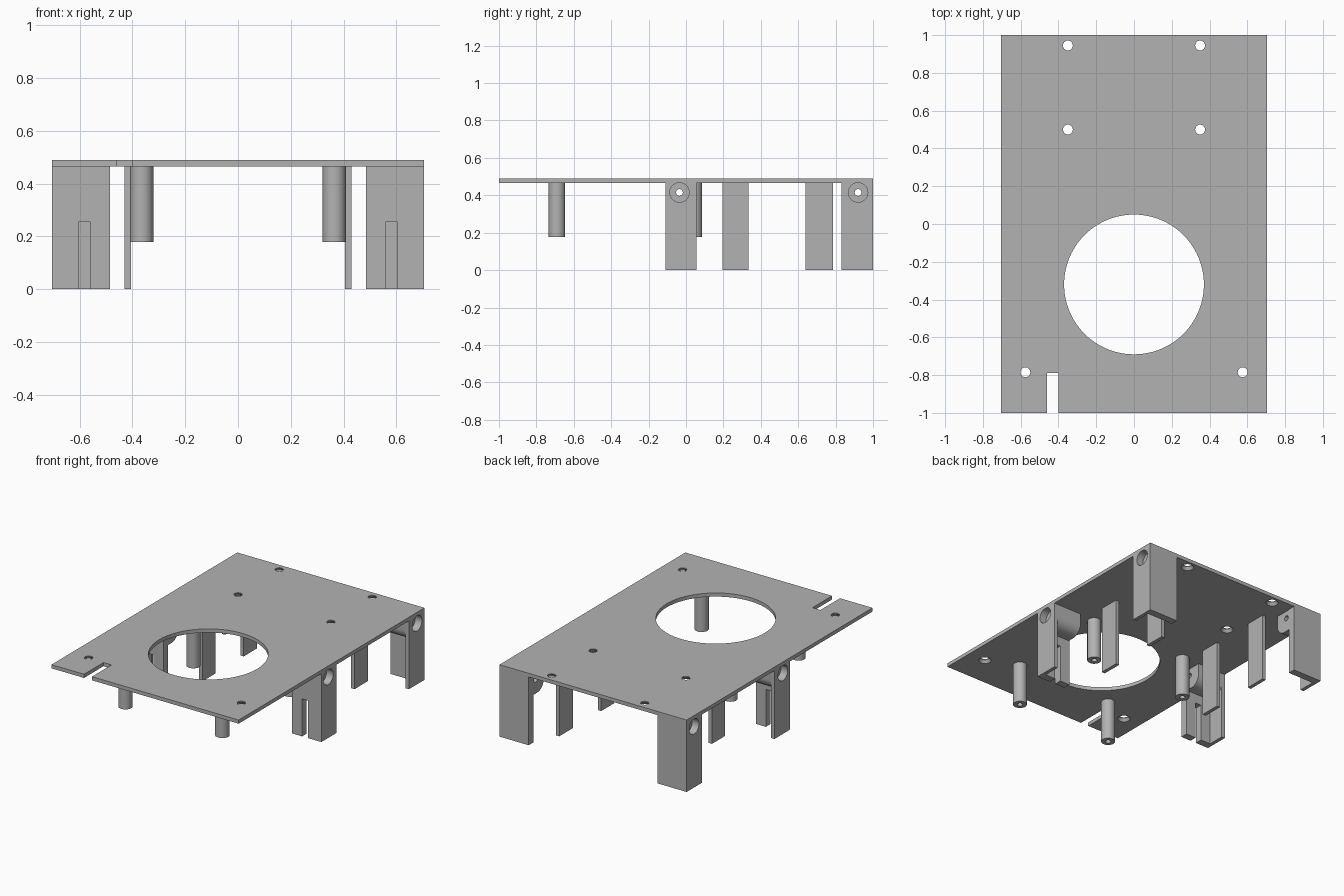
import bpy, bmesh, math
from mathutils import Matrix, Vector

if "Cube" in bpy.data.objects:
    bpy.data.objects.remove(bpy.data.objects["Cube"], do_unlink=True)

grey = bpy.data.materials.new("plain grey")
grey.diffuse_color = (0.45, 0.45, 0.45, 1)
grey.use_nodes = True
grey.node_tree.nodes["Principled BSDF"].inputs["Base Color"].default_value = (0.45, 0.45, 0.45, 1)

TOP, UNDER = 0.49, 0.465      # plate surfaces
HALF_W = 0.705                # plate half width
SKIN, END = 0.025, 0.05       # thickness of side walls and end walls
INNER = 0.485                 # inner edge of the legs
BORE_Z = 0.415


def finish(name, bm):
    bmesh.ops.recalc_face_normals(bm, faces=bm.faces)
    mesh = bpy.data.meshes.new(name)
    bm.to_mesh(mesh)
    bm.free()
    mesh.materials.append(grey)
    ob = bpy.data.objects.new(name, mesh)
    bpy.context.collection.objects.link(ob)
    return ob


def box(name, xs, ys, zs):
    bm = bmesh.new()
    bmesh.ops.create_cube(bm, size=1)
    for v in bm.verts:
        v.co = [min(r) if c < 0 else max(r) for c, r in zip(v.co, (xs, ys, zs))]
    return finish(name, bm)


def rod(name, start, end, r1, r2=None, sides=32):
    a, b = Vector(start), Vector(end)
    turn = (b - a).to_track_quat("Z", "Y").to_matrix().to_4x4()
    bm = bmesh.new()
    bmesh.ops.create_cone(bm, cap_ends=True, segments=sides, radius1=r1,
                          radius2=r1 if r2 is None else r2, depth=(b - a).length,
                          matrix=Matrix.Translation((a + b) / 2) @ turn)
    return finish(name, bm)


def cut(ob, cutters):
    for c in cutters:
        mod = ob.modifiers.new("cut", "BOOLEAN")
        mod.operation = "DIFFERENCE"
        mod.solver = "EXACT"
        mod.object = c
        bpy.context.view_layer.objects.active = ob
        bpy.ops.object.modifier_apply(modifier=mod.name)


def discard(cutters):
    for c in cutters:
        bpy.data.objects.remove(c, do_unlink=True)


def smooth(ob):
    bpy.ops.object.select_all(action="DESELECT")
    ob.select_set(True)
    bpy.context.view_layer.objects.active = ob
    bpy.ops.object.shade_smooth_by_angle(angle=math.radians(30))


# Top plate with the large opening, edge slot and countersunk screw holes
plate = box("top_plate", (-HALF_W, HALF_W), (-1, 1), (UNDER, TOP))
cutters = [rod("cutter", (0, -0.32, 0.4), (0, -0.32, 0.6), 0.37, sides=96),
           box("cutter", (-0.46, -0.40), (-1.1, -0.79), (0.4, 0.6))]
for s in (-1, 1):
    for x, y in ((0.35, 0.945), (0.35, 0.5), (0.575, -0.785)):
        cutters.append(rod("cutter", (s * x, y, 0.4), (s * x, y, 0.6), 0.026))
        cutters.append(rod("cutter", (s * x, y, UNDER - 0.01),
                           (s * x, y, TOP - 0.004), 0.047, 0.025))
cut(plate, cutters)
discard(cutters)
smooth(plate)


def boss(name, s, wall, free):
    """Screw block whose free lower edge is rounded."""
    d = 1 if free > wall else -1
    r, low = 0.07, 0.32
    outline = [(wall + d * 0.01, UNDER), (wall + d * 0.01, low)]
    for i in range(9):
        a = math.pi / 2 * i / 8
        outline.append((free - d * r * (1 - math.sin(a)), low + r * (1 - math.cos(a))))
    outline.append((free, UNDER))
    bm = bmesh.new()
    face = bm.faces.new([bm.verts.new((s * (INNER + 0.004), y, z)) for y, z in outline])
    ext = bmesh.ops.extrude_face_region(bm, geom=[face])["geom"]
    moved = [g for g in ext if isinstance(g, bmesh.types.BMVert)]
    bmesh.ops.translate(bm, verts=moved, vec=(s * (HALF_W - SKIN - INNER - 0.004), 0, 0))
    return finish(name, bm)


def leg(side, s, kind, wall, free, bore_y, slotted):
    """Angled leg: side wall, end wall and screw block sharing one bore."""
    d = 1 if free > wall else -1
    name = f"{side}_{kind}_leg_"
    outer = HALF_W - SKIN
    parts = [box(name + "side_wall", (s * outer, s * HALF_W), (wall, free), (0, UNDER)),
             box(name + "end_wall", (s * INNER, s * outer), (wall, wall + d * END), (0, UNDER)),
             boss(name + "screw_block", s, wall, free)]
    cutters = [rod("cutter", (s * 0.655, bore_y, BORE_Z), (s * 0.8, bore_y, BORE_Z), 0.052),
               rod("cutter", (s * 0.4, bore_y, BORE_Z), (s * 0.7, bore_y, BORE_Z), 0.018)]
    if slotted:
        cutters.append(box("cutter", (s * 0.56, s * 0.605),
                           (wall - 0.02, wall + END + 0.01), (-0.1, 0.255)))
    for p in parts[:2]:
        cut(p, cutters)
    cut(parts[2], cutters[:2])
    discard(cutters)
    for p in parts:
        smooth(p)


for side, s in (("left", 1), ("right", -1)):
    # Legs at the middle and the back corners
    leg(side, s, "middle", -0.11, 0.055, -0.035, True)
    leg(side, s, "back", 1, 0.832, 0.92, False)
    # Thin upright guide panels
    for place, y0, y1 in (("front", 0.195, 0.335), ("back", 0.64, 0.785)):
        box(f"{side}_{place}_guide", (s * 0.405, s * 0.43), (y0, y1), (0, UNDER))
    # Round standoffs with a blind screw hole
    for place, y in (("front", -0.69), ("back", 0.042)):
        x = s * 0.365
        post = rod(f"{side}_{place}_standoff", (x, y, 0.178), (x, y, UNDER), 0.044)
        hole = rod("cutter", (x, y, 0.1), (x, y, 0.35), 0.018)
        cut(post, [hole])
        discard([hole])
        smooth(post)
